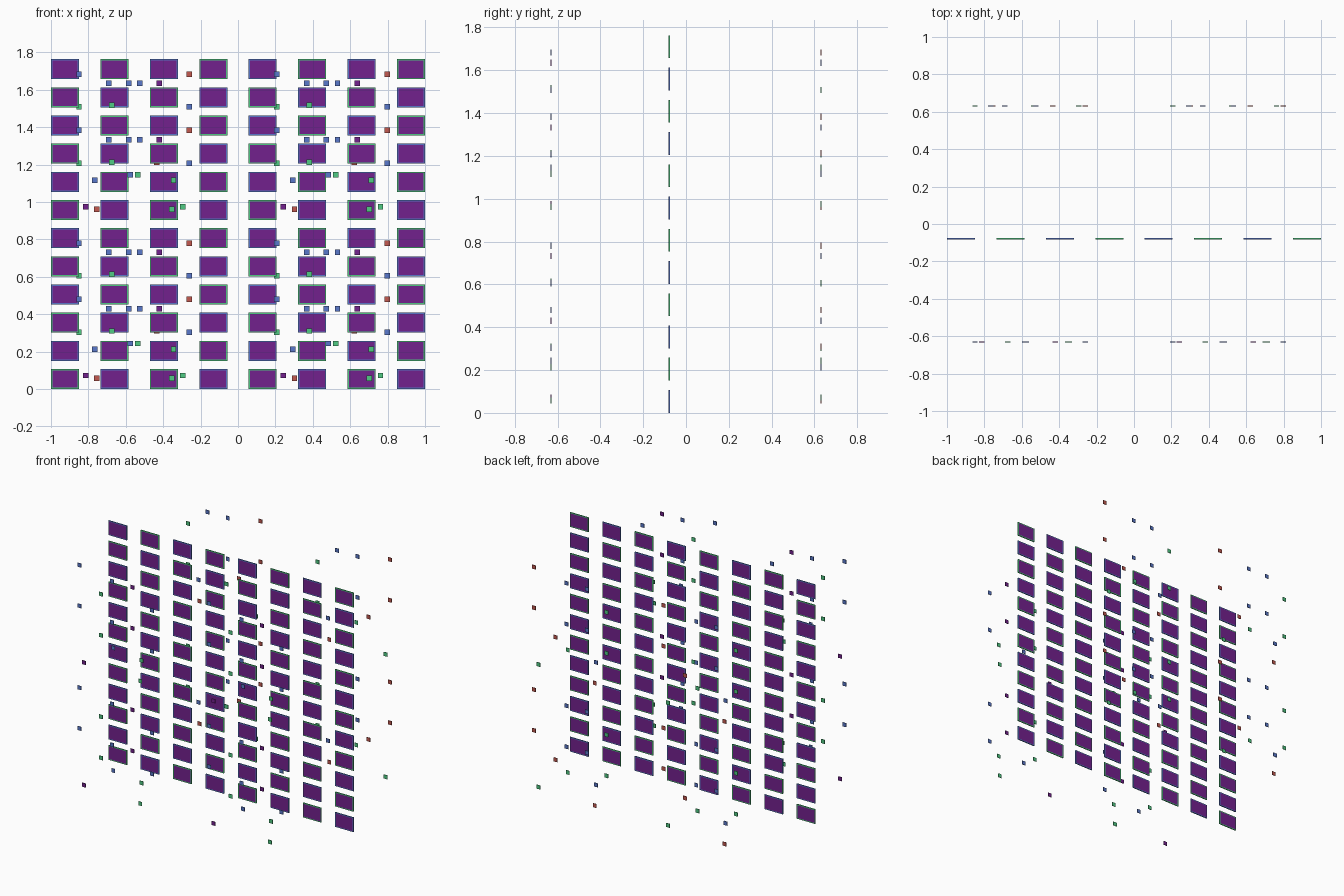
import bpy, bmesh
from mathutils import Matrix, Vector

if "Cube" in bpy.data.objects:
    bpy.data.objects.remove(bpy.data.objects["Cube"])


def material(name, rgb):
    m = bpy.data.materials.new(name)
    m.diffuse_color = (*rgb, 1)
    m.use_nodes = True
    m.node_tree.nodes["Principled BSDF"].inputs["Base Color"].default_value = m.diffuse_color
    return m


MATS = {
    "blue": material("blue", (0.10, 0.19, 0.60)),
    "green": material("green", (0.08, 0.60, 0.23)),
    "red": material("red", (0.55, 0.10, 0.08)),
    "purple": material("purple", (0.17, 0.015, 0.27)),
}


def slab(name, size, centre, colour, border=0):
    """Thin box; with a border, its front and back get a purple inset."""
    bm = bmesh.new()
    bmesh.ops.create_cube(bm, size=1, matrix=Matrix.Translation(centre) @ Matrix.Diagonal((*size, 1)))
    if border:
        bm.normal_update()
        sides = [f for f in bm.faces if abs(f.normal.y) > 0.9]
        bmesh.ops.inset_individual(bm, faces=sides, thickness=border)
        for f in sides:
            f.material_index = 1
    mesh = bpy.data.meshes.new(name)
    bm.to_mesh(mesh)
    bm.free()
    mesh.materials.append(MATS[colour])
    mesh.materials.append(MATS["purple"])
    ob = bpy.data.objects.new(name, mesh)
    bpy.context.collection.objects.link(ob)
    return ob


# Wall of framed panels, frame colours in a checker
COLS, ROWS, W, H = 8, 12, 0.15, 0.107
DX, DZ = (2 - W) / (COLS - 1), (1.763 - H) / (ROWS - 1)
for c in range(COLS):
    for r in range(ROWS):
        slab("panel", (W, 0.007, H), Vector((-1 + W / 2 + c * DX, -0.079, H / 2 + r * DZ)),
             "green" if (c + r) % 2 == 0 else "blue", border=0.01)

# Floating chips of one block: distance from block axis, height, front colour, back colour
# Each front chip has a partner at the back, turned half way round the block axis
CHIPS = [
    (-0.295, 0.780, "blue", "red"),
    (0.295, 0.605, "blue", "green"),
    (-0.295, 0.480, "blue", "red"),
    (0.295, 0.303, "blue", "green"),
    (-0.030, 0.732, "blue", "blue"),
    (0.135, 0.732, "purple", "blue"),
    (-0.030, 0.430, "blue", "blue"),
    (0.135, 0.430, "purple", "blue"),
    (-0.120, 0.613, "green", None),
    (-0.120, 0.310, "green", "red"),
    (-0.020, 0.243, "blue", "green"),
    (0.210, 0.213, "green", "blue"),
    (-0.260, 0.072, "purple", "green"),
    (0.200, 0.058, "green", "red"),
]
for axis in (-0.555, 0.502):
    for base in (0, 6 * DZ):
        for dx, z, front, back in CHIPS:
            for side, colour in ((-1, front), (1, back)):
                if colour:
                    slab("chip", (0.029, 0.004, 0.029),
                         Vector((axis - side * dx, side * 0.631, z + base)), colour)
